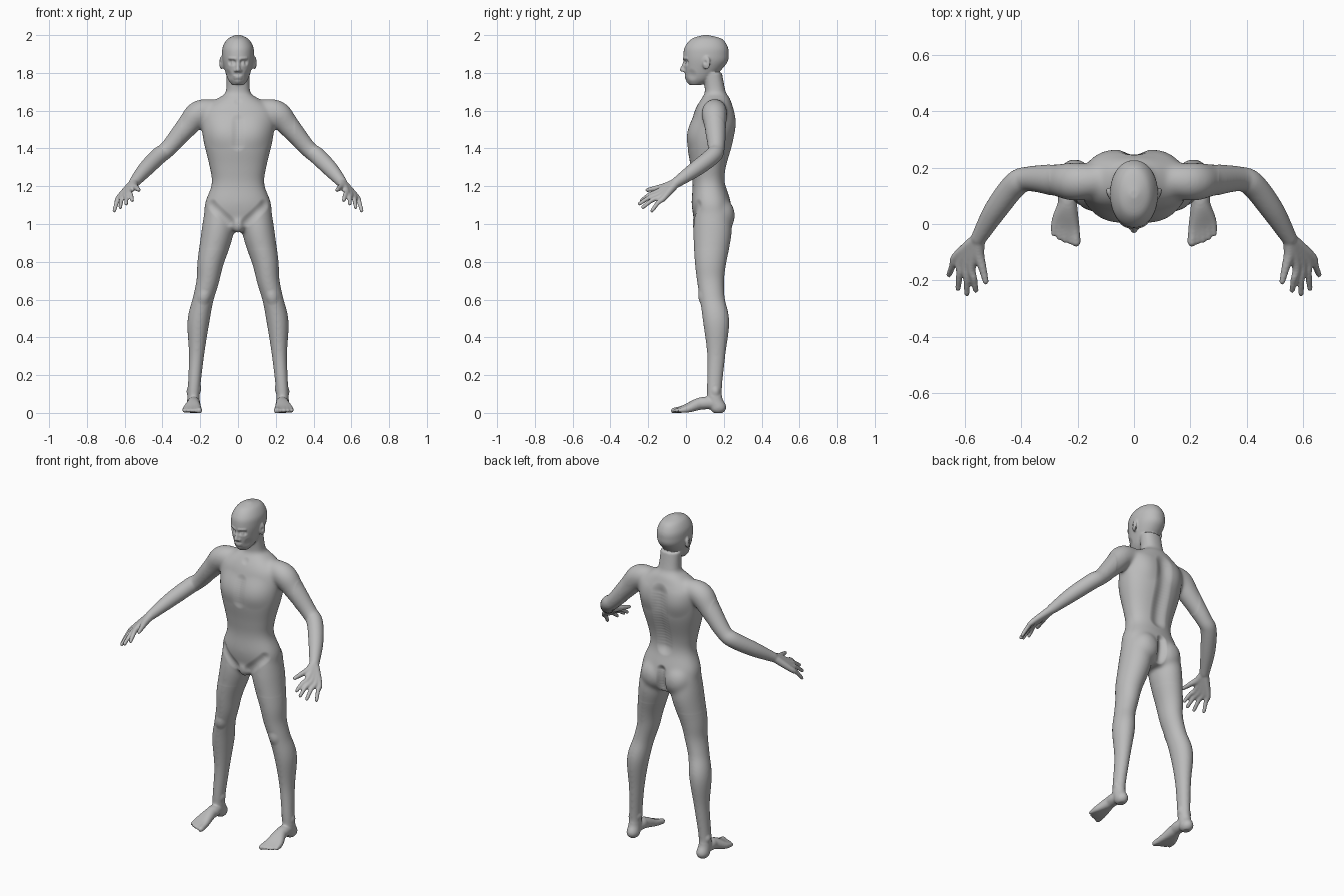
import bpy, bmesh, math
from mathutils import Vector, Matrix, kdtree

cube = bpy.data.objects.get("Cube")
if cube:
    bpy.data.objects.remove(cube, do_unlink=True)

bm = bmesh.new()
SEGMENTS = 40
ANGLES = [math.tau * j / SEGMENTS for j in range(SEGMENTS)]


def spline(rows, steps=6):
    """Smoothly interpolate rows of numbers."""
    out = []
    last = len(rows) - 1
    for i in range(last):
        before, start, end, after = rows[max(i - 1, 0)], rows[i], rows[i + 1], rows[min(i + 2, last)]
        for k in range(steps):
            t = k / steps
            ease = t * t * (3 - 2 * t)
            leave, arrive = t * (1 - t) ** 2 / 2, t * t * (t - 1) / 2
            out.append([b + (c - b) * ease + (c - a) * leave + (d - b) * arrive
                        for a, b, c, d in zip(before, start, end, after)])
    return out + [list(rows[last])]


def skin(rings):
    """Join rings of points into a closed surface."""
    loops = [[bm.verts.new(point) for point in ring] for ring in rings]
    for low, high in zip(loops, loops[1:]):
        for j in range(SEGMENTS):
            k = (j + 1) % SEGMENTS
            bm.faces.new((low[j], low[k], high[k], high[j]))
    bm.faces.new(reversed(loops[0]))
    bm.faces.new(loops[-1])


def loft(rows, power):
    """Stack rounded sections: height, half width, front y, back y."""
    def bend(value):
        return math.copysign(abs(value) ** (2 / power), value)
    rings = []
    for z, half, front, back in spline(rows):
        middle, depth = (front + back) / 2, (back - front) / 2
        rings.append([(half * bend(math.cos(a)), middle + depth * bend(math.sin(a)), z) for a in ANGLES])
    skin(rings)


def ball(centre, size, side=1, turn=0):
    x, y, z = centre
    matrix = (Matrix.Translation((side * x, y, z)) @ Matrix.Rotation(side * turn, 4, 'Z')
              @ Matrix.Diagonal((*size, 1)))
    bmesh.ops.create_icosphere(bm, subdivisions=3, radius=1, matrix=matrix)


def tube(points, side=1, depth=1):
    """Limb with round ends through points of x, y, z and radius."""
    path = [(Vector((side * x, y, z)), r) for x, y, z, r in spline(points)]
    reference = (path[-1][0] - path[0][0]).orthogonal()
    stretch = Vector((1, depth, 1))
    rings = []
    for i, (centre, radius) in enumerate(path):
        ahead, behind = path[min(i + 1, len(path) - 1)][0], path[max(i - 1, 0)][0]
        across = (ahead - behind).cross(reference).normalized()
        upright = across.cross(ahead - behind).normalized()
        rings.append([centre + radius * stretch * (math.cos(a) * across + math.sin(a) * upright)
                      for a in ANGLES])
    skin(rings)
    for centre, radius in (path[0], path[-1]):
        ball(centre, radius * stretch)


# torso and neck
loft([(.96, .08, .08, .21), (1, .165, .05, .23), (1.1, .177, .03, .24), (1.21, .14, .035, .21),
      (1.3, .15, .025, .215), (1.45, .185, .005, .255), (1.58, .195, .04, .26), (1.63, .16, .06, .245),
      (1.67, .1, .085, .23), (1.7, .065, .1, .21), (1.8, .06, .09, .19)], power=2.3)
ball((0, .065, 1), (.036, .034, .05))

# head and nose
loft([(1.735, .03, .02, .08), (1.77, .055, 0, .14), (1.85, .08, -.013, .215), (1.9, .085, -.014, .226),
      (1.94, .08, -.005, .22), (1.98, .055, .03, .19), (2, .015, .09, .12)], power=2.1)
tube([(0, -.005, 1.86, .008), (0, -.013, 1.84, .009), (0, -.022, 1.817, .012)])

for side in (1, -1):
    # nostril, ear and buttock
    ball((.012, -.012, 1.812), (.009, .011, .008), side)
    ball((.088, .108, 1.853), (.009, .023, .036), side, turn=-.35)
    ball((.078, .18, 1.045), (.085, .08, .095), side)

    # leg
    tube([(.1, .14, 1.05, .08), (.11, .14, .95, .085), (.145, .13, .8, .07), (.16, .13, .7, .06),
          (.185, .14, .6, .055), (.21, .16, .48, .058), (.22, .16, .3, .04), (.235, .15, .1, .033),
          (.235, .17, .03, .036)], side, depth=1.2)

    # foot and toes
    for toe in range(5):
        spread = toe / 4
        radius = .01 if toe else .016
        tip = Vector((.205 + .08 * spread, .03 * spread ** 2 - .065, .012))
        joint = tip.lerp(Vector((.235, .15, .05)), .25)
        tube([(.235, .15, .05, .03), (.235, .08, .05, .033), (*joint, .02), (*tip, radius)], side)

    # shoulder, upper arm and forearm
    tube([(.08, .16, 1.61, .045), (.2, .15, 1.59, .068), (.27, .155, 1.515, .058), (.37, .16, 1.4, .044),
          (.42, .14, 1.36, .045), (.49, .05, 1.29, .041), (.55, -.05, 1.22, .028)], side)

    # palm, fingers and thumb
    wrist = Vector((.55, -.05, 1.22))
    for finger in range(4):
        spread = finger / 3
        knuckle = Vector((.575, -.15, 1.17)).lerp(Vector((.63, -.115, 1.14)), spread)
        tip = Vector((.56, -.235, 1.125)).lerp(Vector((.655, -.18, 1.07)), spread)
        tip.y -= .035 * math.sin(math.pi * spread)
        bent = knuckle.lerp(tip, .5) + Vector((0, 0, .008))
        tube([(*wrist, .024), (*knuckle, .016), (*bent, .0125), (*tip, .0105)], side)
    tube([(*wrist, .024), (.55, -.105, 1.2, .02), (.537, -.155, 1.19, .015), (.525, -.205, 1.18, .011)], side)

# fuse the parts into one skin
mesh = bpy.data.meshes.new("parts")
bm.to_mesh(mesh)
bm.free()
body = bpy.data.objects.new("body", mesh)
bpy.context.collection.objects.link(body)
fuse = body.modifiers.new("fuse", 'REMESH')
fuse.mode = 'VOXEL'
fuse.voxel_size = .005
bpy.context.view_layer.update()
fused = bpy.data.meshes.new_from_object(body.evaluated_get(bpy.context.evaluated_depsgraph_get()))
body.modifiers.clear()
body.data = fused
bpy.data.meshes.remove(mesh)

bm = bmesh.new()
bm.from_mesh(fused)


def relax(verts, times):
    for _ in range(times):
        bmesh.ops.smooth_vert(bm, verts=verts, factor=.5, use_axis_x=True, use_axis_y=True, use_axis_z=True)


# relax the skin, most of all where limbs meet the trunk
relax(bm.verts[:], 5)
relax([v for v in bm.verts if .86 < v.co.z < 1.71 and abs(v.co.x) < .3], 40)
relax([v for v in bm.verts if .09 < v.co.z < .86], 15)

bm.normal_update()
bm.verts.ensure_lookup_table()
tree = kdtree.KDTree(len(bm.verts))
for v in bm.verts:
    tree.insert(v.co, v.index)
tree.balance()


def brush(start, end, radius, height):
    """Raise or sink the skin along a stroke, on both sides of the body."""
    start, end = Vector(start), Vector(end)
    dabs = 2 + int(3 * (end - start).length / radius)
    weights = {}
    for side in (1, -1):
        for i in range(dabs):
            spot = start.lerp(end, i / (dabs - 1)) * Vector((side, 1, 1))
            for _, index, distance in tree.find_range(spot, radius):
                weight = (1 - (distance / radius) ** 2) ** 2
                weights[index] = max(weights.get(index, 0), weight)
    for index, weight in weights.items():
        vert = bm.verts[index]
        vert.co += vert.normal * height * weight


def dab(spot, radius, height):
    brush(spot, spot, radius, height)


# eye sockets, lids and brows
brush((.024, -.008, 1.856), (.042, 0, 1.856), .022, -.011)
dab((.033, -.002, 1.853), .016, .006)
brush((.015, -.012, 1.874), (.048, 0, 1.876), .014, .004)

# lips, chin, cheeks and ear hollows
brush((0, -.005, 1.777), (.016, -.003, 1.777), .017, .006)
brush((0, -.01, 1.777), (.022, 0, 1.776), .007, -.005)
dab((0, 0, 1.75), .026, .005)
dab((.05, .03, 1.79), .035, -.005)
dab((.098, .1, 1.856), .015, -.006)

# chest, collar and groin
dab((.085, .025, 1.49), .1, .008)
brush((0, .02, 1.55), (0, .005, 1.42), .04, -.006)
dab((0, .085, 1.64), .03, -.006)
brush((.135, .065, 1.1), (.045, .04, 1.01), .035, -.008)

# spine, shoulder blades and buttocks
brush((0, .21, 1.24), (0, .26, 1.58), .06, -.016)
dab((.1, .25, 1.53), .09, .009)
brush((0, .235, .97), (0, .235, 1.1), .035, -.02)

# knees and ankles
dab((.18, .07, .61), .045, .007)
dab((.272, .16, .115), .03, .007)
dab((.2, .15, .125), .03, .006)

# flat soles
for v in bm.verts:
    v.co.z = max(v.co.z, 0)
bm.to_mesh(fused)
bm.free()
fused.name = "body"
fused.shade_smooth()

# one plain colour
grey = bpy.data.materials.new("plain_grey")
colour = (.5, .5, .5, 1)
grey.use_nodes = True
grey.diffuse_color = colour
grey.node_tree.nodes["Principled BSDF"].inputs["Base Color"].default_value = colour
fused.materials.clear()
fused.materials.append(grey)
